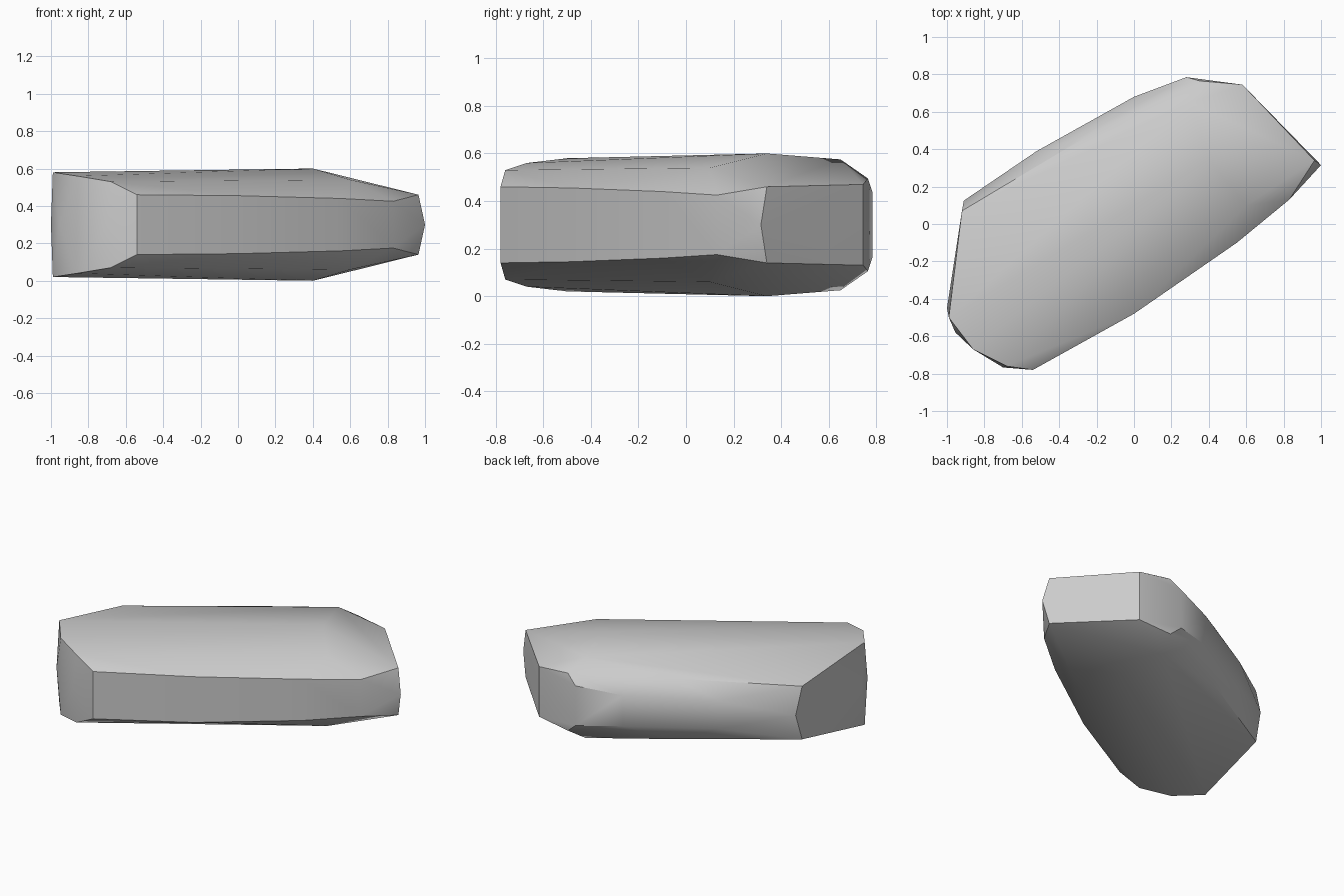
import bpy
import bmesh
import math

old = bpy.data.objects.get("Cube")
if old:
    bpy.data.objects.remove(old, do_unlink=True)

HEIGHT = 0.61

# Corners of the upper half of the chipped stone slab, mirrored below
upper_corners = [
    # blunt rounded end
    (-0.54, -0.78, 0.465), (-0.68, -0.76, 0.535),
    (-0.86, -0.67, 0.565), (-0.99, -0.50, 0.585),
    # front long side
    (0.0, -0.48, 0.46), (0.55, -0.10, 0.445), (0.83, 0.13, 0.43),
    # front shoulder and crown
    (0.38, -0.12, 0.505), (0.60, 0.10, 0.545),
    (0.40, 0.34, 0.605), (0.30, 0.65, 0.58),
    # cut end
    (0.965, 0.34, 0.465), (0.58, 0.745, 0.475),
    # back long side
    (0.35, 0.765, 0.50), (0.28, 0.785, 0.44),
    (0.0, 0.68, 0.41), (-0.52, 0.39, 0.40),
    (-0.25, 0.47, 0.51), (-0.92, 0.07, 0.485),
]

# Corners around the waist
waist_corners = [(-1.0, -0.45), (-0.955, -0.58), (-0.70, -0.767),
                 (1.0, 0.315), (-0.91, 0.125)]

stone = bpy.data.materials.new("grey_stone")
stone.use_nodes = True
grey = (0.6, 0.6, 0.6, 1.0)
stone.diffuse_color = grey
stone.node_tree.nodes["Principled BSDF"].inputs["Base Color"].default_value = grey

# Wrap the corners in a convex shell
bm = bmesh.new()
for x, y, z in upper_corners:
    bm.verts.new((x, y, z))
    bm.verts.new((x, y, HEIGHT - z))
for x, y in waist_corners:
    bm.verts.new((x, y, HEIGHT / 2))
bmesh.ops.convex_hull(bm, input=bm.verts[:])
bmesh.ops.delete(bm, geom=[v for v in bm.verts if not v.link_faces], context='VERTS')
bmesh.ops.recalc_face_normals(bm, faces=bm.faces[:])
lowest = min(v.co.z for v in bm.verts)
bmesh.ops.translate(bm, verts=bm.verts[:], vec=(0, 0, -lowest))

mesh = bpy.data.meshes.new("stone_slab")
bm.to_mesh(mesh)
bm.free()
mesh.materials.append(stone)
slab = bpy.data.objects.new("stone_slab", mesh)
bpy.context.collection.objects.link(slab)

# Soft facets with crisp breaks
bpy.ops.object.select_all(action='DESELECT')
slab.select_set(True)
bpy.context.view_layer.objects.active = slab
bpy.ops.object.shade_smooth_by_angle(angle=math.radians(32))
